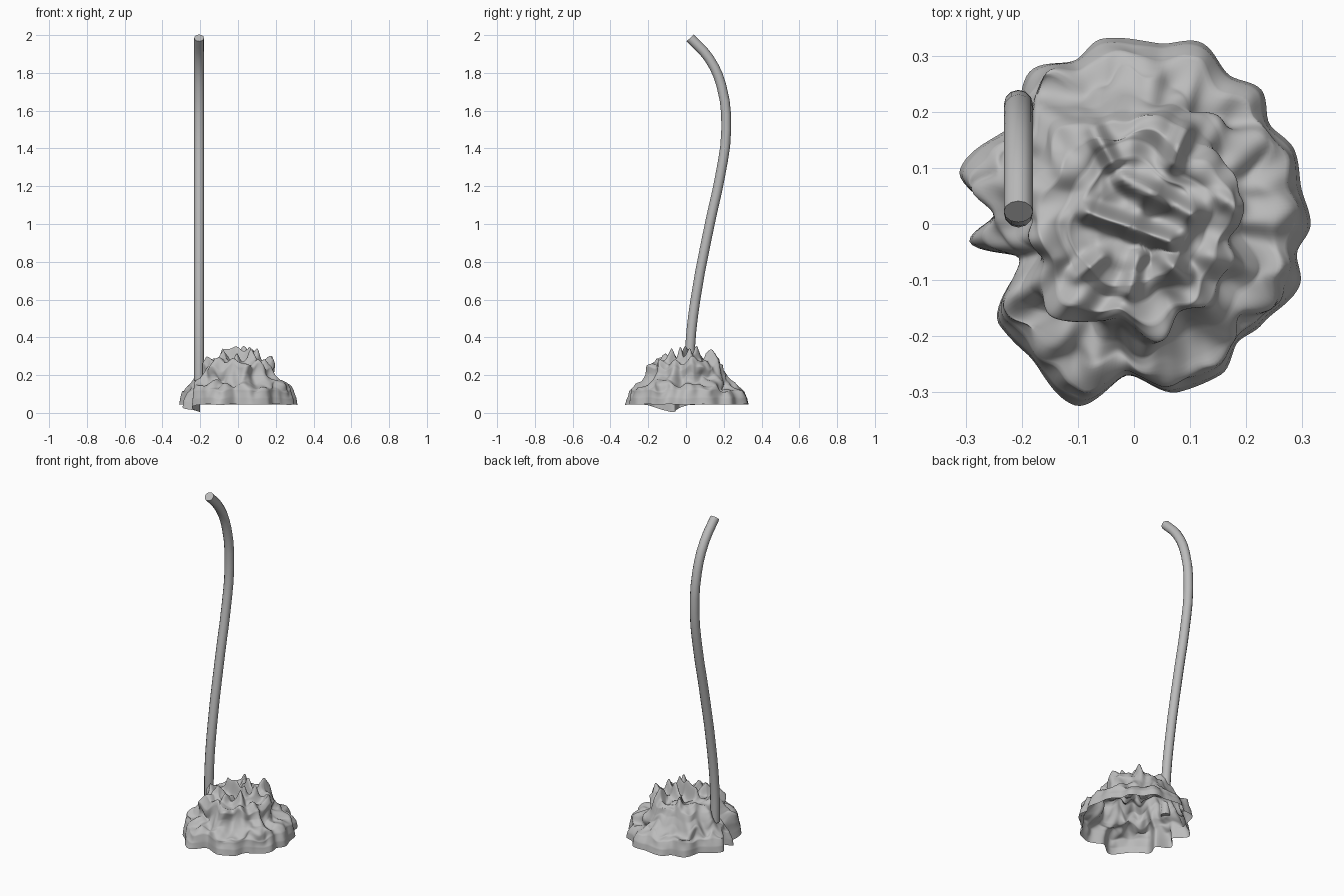
import bpy, bmesh, math
from mathutils import Vector, noise
from mathutils.geometry import intersect_point_line

if "Cube" in bpy.data.objects:
    bpy.data.objects.remove(bpy.data.objects["Cube"], do_unlink=True)

grey = bpy.data.materials.new("soft grey")
grey.use_nodes = True
grey.diffuse_color = (0.5, 0.5, 0.5, 1)
grey.node_tree.nodes["Principled BSDF"].inputs["Base Color"].default_value = (0.5, 0.5, 0.5, 1)


def finish(obj, angle):
    bpy.ops.object.select_all(action='DESELECT')
    obj.select_set(True)
    bpy.context.view_layer.objects.active = obj
    bpy.ops.object.shade_smooth_by_angle(angle=math.radians(angle))


def eased(points, x):
    """Eased interpolation through (position, value) pairs."""
    for (x0, a), (x1, b) in zip(points, points[1:]):
        if x <= x1:
            u = (x - x0) / (x1 - x0)
            return a + (b - a) * u * u * (3 - 2 * u)
    return points[-1][1]


# Wavy hem outline: angle in degrees, radius
hem = [(0, .315), (12, .305), (25, .315), (36, .30), (47, .33), (57, .315), (70, .345),
       (82, .325), (100, .335), (110, .31), (123, .33), (140, .28), (163, .325),
       (176, .25), (186, .295), (197, .21), (217, .30), (230, .30), (252, .34),
       (268, .27), (285, .31), (300, .31), (312, .28), (322, .29), (340, .315),
       (350, .295), (360, .315)]

# Stepped petal tiers: fraction of the hem radius, height
tiers = [(1, .045), (.985, .08), (.94, .12), (.82, .145), (.73, .17), (.67, .205),
         (.63, .245), (.54, .27), (.44, .262), (.36, .28), (.26, .262), (.12, .25), (.003, .25)]

# Crown folds standing up in the middle: start, end, rise
folds = [((-.08, .02), (.06, -.03), .11), ((-.02, .08), (.10, .02), .07),
         ((-.07, .17), (-.04, .11), .06), ((.07, .11), (.09, .17), .07),
         ((-.10, -.09), (-.06, -.06), .06), ((-.01, -.12), (.01, -.06), .05),
         ((.09, -.09), (.05, -.06), .05), ((.15, .05), (.18, .03), .03)]


def crown_rise(x, y):
    """Height added by the nearest crown fold, tapering at its ends."""
    best = 0
    for start, end, rise in folds:
        p, a, b = Vector((x, y, 0)), Vector((*start, 0)), Vector((*end, 0))
        t = min(1, max(0, intersect_point_line(p, a, b)[1]))
        gap = (p - a.lerp(b, t)).length
        best = max(best, rise * (1 - .3 * abs(2 * t - 1)) * math.exp(-(gap / .016) ** 2))
    return best


# Ruffled bloom: an open dome of gathered cloth
AROUND, STEPS = 240, 8
bm = bmesh.new()
grid = []
for k in range((len(tiers) - 1) * STEPS + 1):
    i = min(k // STEPS, len(tiers) - 2)
    u = k / STEPS - i
    frac, height = (a + (b - a) * u for a, b in zip(tiers[i], tiers[i + 1]))
    free = min(1, (1 - frac) * 6)
    row = []
    for j in range(AROUND):
        ang = 2 * math.pi * j / AROUND
        c, s = math.cos(ang), math.sin(ang)
        r = frac * (.3 + (eased(hem, math.degrees(ang)) - .3) * frac ** 5)
        # Broad and tight gathers, calming toward the middle
        broad = noise.noise(Vector((c * r * 11, s * r * 11, height * 8)))
        tight = noise.noise(Vector((c * r * 22, s * r * 22, height * 10 + 9)))
        lift = noise.noise(Vector((c * r * 17, s * r * 17, 4)))
        r *= 1 + free * (.2 * broad + .1 * tight)
        z = height + (.004 + .038 * free) * lift + crown_rise(c * r, s * r)
        # One drooping petal tip
        z -= .04 * max(0, math.cos(ang - math.radians(200))) ** 30 * frac ** 12
        row.append(bm.verts.new((c * r, s * r, max(z, .002))))
    grid.append(row)
for a, b in zip(grid, grid[1:]):
    for i in range(AROUND):
        j = (i + 1) % AROUND
        bm.faces.new((a[i], a[j], b[j], b[i]))
mesh = bpy.data.meshes.new("ruffled_bloom")
bm.faces.new(grid[-1])
bm.to_mesh(mesh)
bm.free()
mesh.materials.append(grey)
bloom = bpy.data.objects.new("ruffled_bloom", mesh)
bpy.context.collection.objects.link(bloom)
finish(bloom, 150)

# Bent stem
path = [(.02, .17), (.022, .35), (.05, .6), (.13, 1.02), (.18, 1.25),
        (.213, 1.5), (.188, 1.73), (.12, 1.88), (.022, 1.985)]
curve = bpy.data.curves.new("stem", 'CURVE')
curve.dimensions = '3D'
curve.bevel_depth = .026
curve.bevel_resolution = 4
curve.resolution_u = 3
curve.use_fill_caps = True
spline = curve.splines.new('BEZIER')
spline.bezier_points.add(len(path) - 1)
for point, (y, z) in zip(spline.bezier_points, path):
    point.co = (-.206, y, z)
    point.handle_left_type = point.handle_right_type = 'AUTO'
curve.materials.append(grey)
stem = bpy.data.objects.new("stem", curve)
bpy.context.collection.objects.link(stem)
bpy.ops.object.select_all(action='DESELECT')
stem.select_set(True)
bpy.context.view_layer.objects.active = stem
bpy.ops.object.convert(target='MESH')
finish(bpy.context.view_layer.objects.active, 40)
